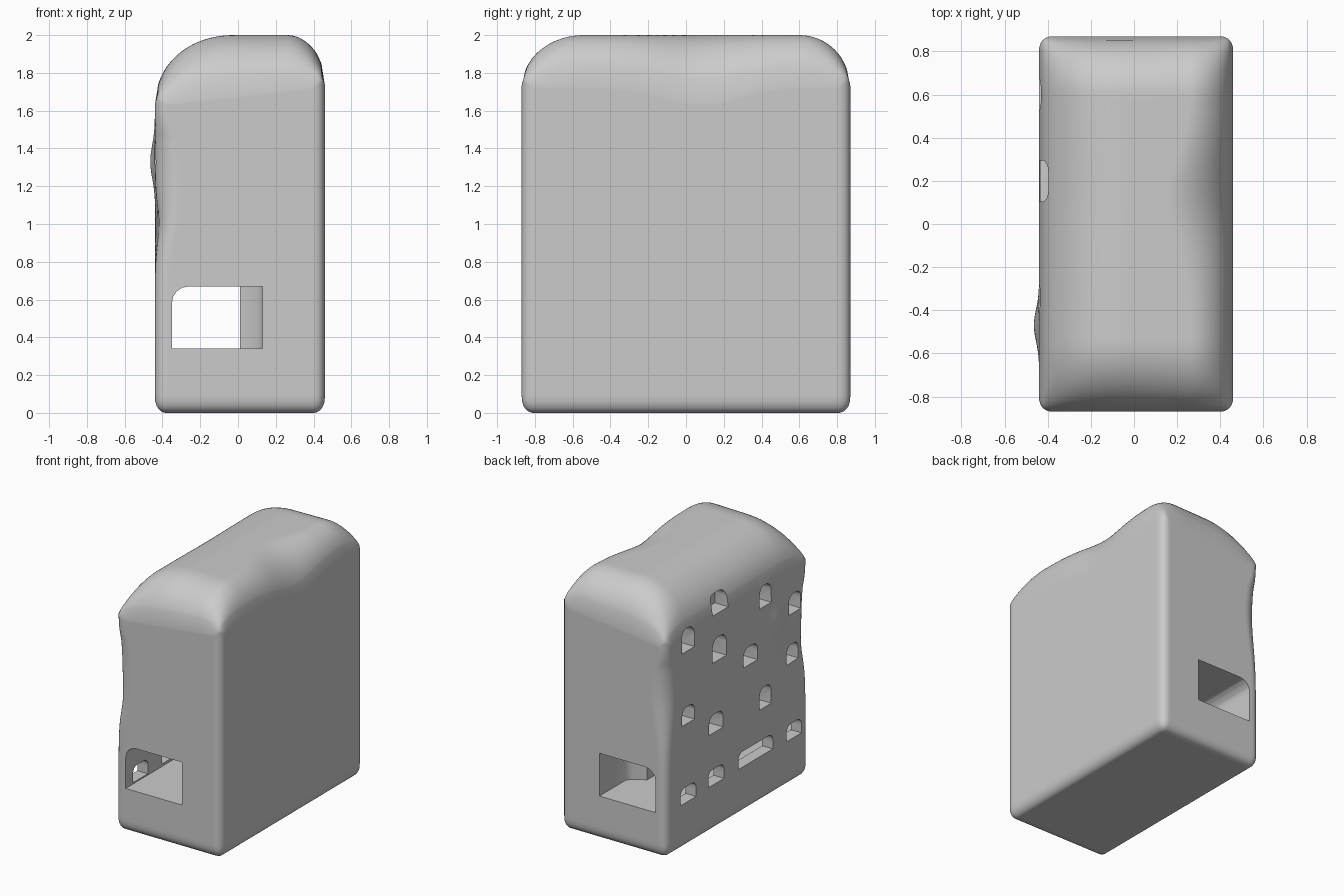
import bpy, bmesh, math
from mathutils import Vector

if "Cube" in bpy.data.objects:
    bpy.data.objects.remove(bpy.data.objects["Cube"])

XL, XR, YE, TOP = -0.44, 0.46, 0.87, 2.0


def bump(v, centre, width):
    return math.exp(-((v - centre) / width) ** 2)


def make_object(name, bm):
    bmesh.ops.recalc_face_normals(bm, faces=bm.faces)
    mesh = bpy.data.meshes.new(name)
    bm.to_mesh(mesh)
    bm.free()
    ob = bpy.data.objects.new(name, mesh)
    bpy.context.collection.objects.link(ob)
    return ob


def prism(bm, profile, offset):
    """Extrude a closed list of 3D points by an offset."""
    face = bm.faces.new([bm.verts.new(p) for p in profile])
    out = bmesh.ops.extrude_face_region(bm, geom=[face])
    moved = [g for g in out["geom"] if isinstance(g, bmesh.types.BMVert)]
    bmesh.ops.translate(bm, verts=moved, vec=offset)


def shape_block(p):
    """Turn a point of the plain box into the weathered, rounded block."""
    x, y, z = p
    # rounded box, the left upright corners worn away at mid height
    r = 0.06 + (0.07 * bump(z, 1.25, 0.35) if x < 0 else 0.0)
    rz = 0.08 if z < 1 else 0.03
    q = Vector((min(max(x, XL + r), XR - r),
                min(max(y, -YE + r), YE - r),
                min(max(z, rz), TOP - rz)))
    d = Vector(((x - q.x) / r, (y - q.y) / r, (z - q.z) / rz))
    if d.length > 0:
        d.normalize()
    x, y, z = q.x + d.x * r, q.y + d.y * r, q.z + d.z * rz

    # domed top with a broad left shoulder and a dip along the right edge
    dip = bump(y, 0.08, 0.28)
    f = 1.0
    for dist, reach in ((x - XL, 0.42), (XR - x, 0.2 + 0.12 * dip),
                        (y + YE, 0.33), (YE - y, 0.27)):
        t = min(max(1 - dist / reach, 0), 1)
        f *= math.sqrt(1 - t * t)
    k = (x - XL) / (XR - XL)
    drop = (0.36 * (1 - k) + 0.25 * k + 0.1 * dip * k) * (1 - f)
    base = 1.45
    if z > base:
        z = base + (z - base) * (TOP - drop - base) / (TOP - base)

    # worn lumps on the left wall
    if x < -0.3:
        x -= 0.025 * bump(y, -0.47, 0.1) * bump(z, 1.33, 0.12)
        x += 0.02 * bump(z, 1.0, 0.15) * bump(y, -0.75, 0.2)
    return Vector((x, y, z))


# main block
bm = bmesh.new()
bmesh.ops.create_cube(bm, size=1)
bmesh.ops.subdivide_edges(bm, edges=bm.edges[:], cuts=63, use_grid_fill=True)
for v in bm.verts:
    c = v.co
    v.co = shape_block((XL + (c.x + 0.5) * (XR - XL), c.y * 2 * YE, (c.z + 0.5) * TOP))
block = make_object("block", bm)

# tunnel running front to back, with a pier narrowing its middle
bm = bmesh.new()
plan = [(-0.35, -1), (0.13, -1), (0.13, -0.55), (0.10, -0.51), (0.01, -0.46),
        (0.01, 0.46), (0.10, 0.51), (0.13, 0.55), (0.13, 1), (-0.35, 1)]
prism(bm, [(x, y, 0.34) for x, y in plan], (0, 0, 0.33))
top_left = [e for e in bm.edges
            if all(v.co.z > 0.6 and v.co.x < -0.3 for v in e.verts)]
bmesh.ops.bevel(bm, geom=top_left, offset=0.09, segments=4, profile=0.5, affect='EDGES')
tunnel = make_object("tunnel_cutter", bm)

# arched windows on the left wall: centre y, centre z, width, height
windows = [
    (0.60, 0.41, 0.19, 0.12), (0.26, 0.42, 0.19, 0.12),
    (-0.22, 0.42, 0.42, 0.12), (-0.69, 0.41, 0.18, 0.12),
    (0.60, 1.02, 0.15, 0.13), (0.26, 0.83, 0.17, 0.14),
    (-0.34, 0.80, 0.14, 0.16), (-0.69, 1.00, 0.15, 0.14),
    (0.60, 1.60, 0.15, 0.17), (0.22, 1.39, 0.17, 0.18),
    (-0.16, 1.19, 0.17, 0.14), (-0.34, 1.58, 0.14, 0.16),
    (-0.70, 1.39, 0.15, 0.15), (0.20, 1.73, 0.19, 0.14)]
bm = bmesh.new()
for y, z, w, h in windows:
    rad = min(w, h) * 0.4
    pts = [(-0.7, y - w / 2, z - h / 2), (-0.7, y + w / 2, z - h / 2)]
    for side in (1, -1):
        arc = [(-0.7, y + side * (w / 2 - rad + rad * math.cos(a)),
                z + h / 2 - rad + rad * math.sin(a))
               for a in (i * math.pi / 8 for i in range(5))]
        pts += arc if side == 1 else arc[::-1]
    prism(bm, pts, (0.38, 0, 0))
openings = make_object("window_cutter", bm)

# carve the openings and shade
bpy.context.view_layer.objects.active = block
block.select_set(True)
for cutter in (tunnel, openings):
    cutter.hide_render = True
    mod = block.modifiers.new(cutter.name, 'BOOLEAN')
    mod.operation = 'DIFFERENCE'
    mod.solver = 'EXACT'
    mod.object = cutter
    bpy.ops.object.modifier_apply(modifier=mod.name)
for cutter in (tunnel, openings):
    bpy.data.objects.remove(cutter)
bpy.ops.object.shade_smooth_by_angle(angle=math.radians(40))
